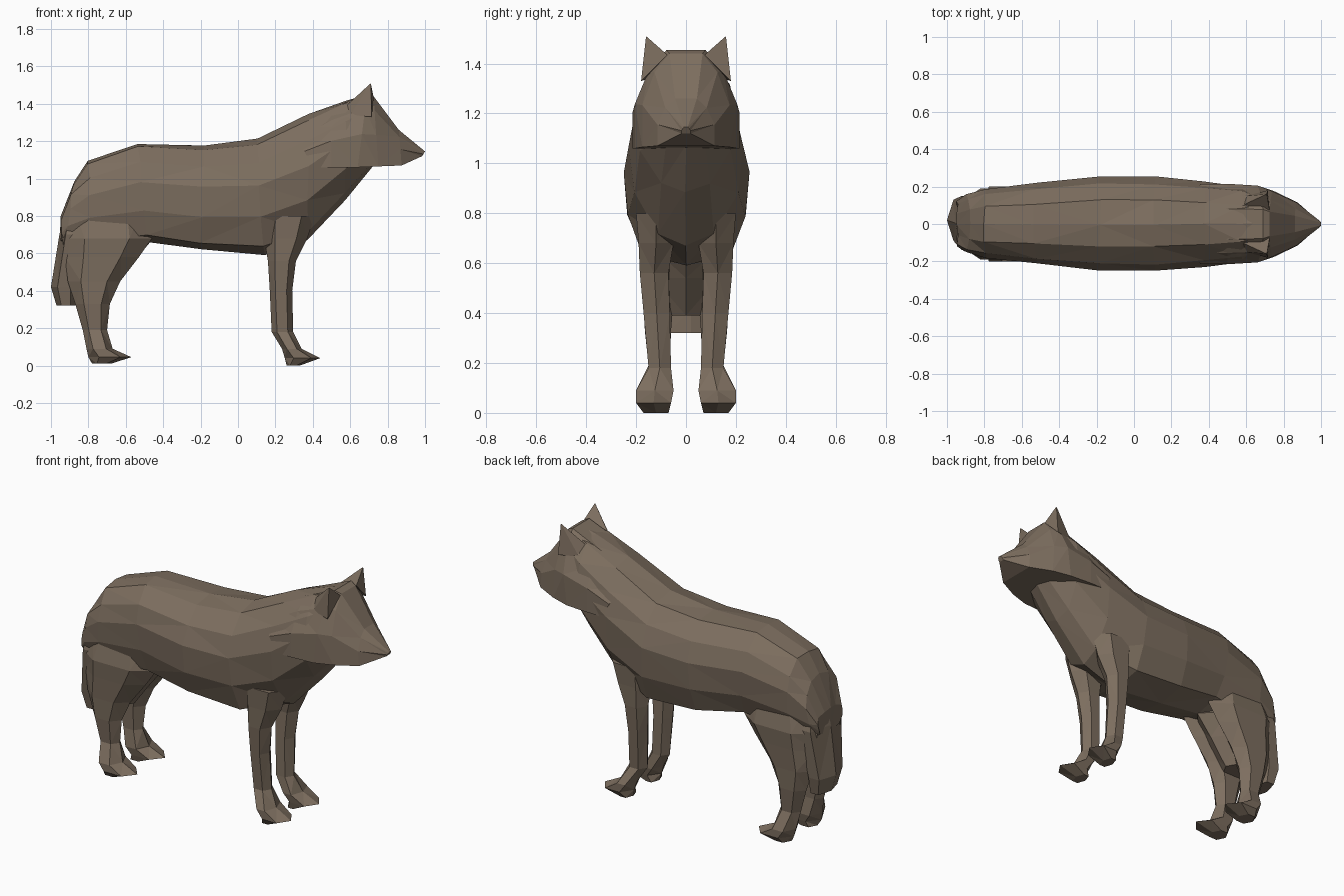
import bpy, bmesh, math, random
from mathutils import Vector

random.seed(4)
fur = bpy.data.materials.new("brown fur")
fur.diffuse_color = (0.205, 0.157, 0.115, 1)


def loft(name, rings, jitter=0.0):
    """Skin a row of equal-sized rings into a closed flat-shaded mesh."""
    bm = bmesh.new()
    rows = []
    for ring in rings:
        rows.append([bm.verts.new(p + Vector([random.uniform(-jitter, jitter) for _ in range(3)]))
                     for p in ring])
    n = len(rows[0])
    for a, b in zip(rows, rows[1:]):
        for i in range(n):
            j = (i + 1) % n
            bm.faces.new((a[i], a[j], b[j], b[i]))
    bm.faces.new(rows[0])
    bm.faces.new(rows[-1])
    bmesh.ops.triangulate(bm, faces=bm.faces[:])
    bmesh.ops.recalc_face_normals(bm, faces=bm.faces[:])
    mesh = bpy.data.meshes.new(name)
    bm.to_mesh(mesh)
    bm.free()
    mesh.materials.append(fur)
    obj = bpy.data.objects.new(name, mesh)
    bpy.context.collection.objects.link(obj)
    return obj


def slanted(profile, tx, tz, bx, bz, w):
    """Upright ring between a top and a bottom point; profile holds (side, height 0..1)."""
    return [Vector((bx + (tx - bx) * v, u * w, bz + (tz - bz) * v)) for u, v in profile]


def level(z, x0, x1, y0, y1, side=1):
    """Horizontal six-sided ring filling the given bounds."""
    pts = []
    for k in range(6):
        a = k * math.pi / 3
        pts.append(Vector(((x0 + x1) / 2 + math.cos(a) * (x1 - x0) / 2,
                           side * ((y0 + y1) / 2 + math.sin(a) / 0.866 * (y1 - y0) / 2), z)))
    return pts


def mirrored(half):
    """Close a half outline that may start and end on the middle line."""
    return half + [(-u, v) for u, v in reversed(half) if u]


# Body: rump, trunk, keeled chest and neck
barrel = mirrored([(0, 1), (0.5, 0.96), (0.86, 0.8), (1, 0.6), (0.95, 0.32), (0.72, 0.07), (0, 0)])
keel = mirrored([(0, 1), (0.5, 0.96), (0.86, 0.8), (1, 0.6), (0.9, 0.32), (0.5, 0.08), (0, 0)])
trunk = [(-0.945, 0.80, -0.95, 0.66, 0.12), (-0.88, 0.98, -0.92, 0.64, 0.155),
         (-0.80, 1.10, -0.78, 0.64, 0.18), (-0.54, 1.19, -0.48, 0.665, 0.215),
         (-0.18, 1.18, -0.20, 0.62, 0.25), (0.10, 1.21, 0.14, 0.595, 0.25),
         (0.38, 1.34, 0.37, 0.67, 0.23), (0.58, 1.42, 0.57, 0.88, 0.20),
         (0.68, 1.44, 0.73, 1.07, 0.15)]
loft("body", [slanted(barrel if i < 6 else keel, *r) for i, r in enumerate(trunk)], 0.006)

# Head with flat jaw, cheek ruff and pointed muzzle
skull = mirrored([(0.38, 1.0), (0.72, 0.8), (1.0, 0.45), (1.0, 0.0)])
face = [(0.30, 1.25, 0.40, 1.06, 0.215), (0.50, 1.375, 0.50, 1.06, 0.215),
        (0.69, 1.455, 0.64, 1.06, 0.205), (0.725, 1.44, 0.75, 1.065, 0.175),
        (0.86, 1.26, 0.875, 1.07, 0.115), (1.0, 1.145, 0.985, 1.12, 0.018)]
loft("head", [slanted(skull, *r) for r in face])

# Front legs, hind legs and ears, mirrored (z, x0, x1, y0, y1)
front = [(0.80, 0.13, 0.41, 0.04, 0.20), (0.68, 0.14, 0.37, 0.05, 0.19),
         (0.56, 0.16, 0.31, 0.07, 0.185), (0.40, 0.17, 0.29, 0.065, 0.17),
         (0.18, 0.18, 0.295, 0.06, 0.15), (0.09, 0.235, 0.34, 0.05, 0.20),
         (0.04, 0.25, 0.44, 0.06, 0.20), (0.0, 0.26, 0.33, 0.07, 0.17)]
hind = [(0.86, -0.88, -0.50, 0.04, 0.15), (0.68, -0.94, -0.46, 0.03, 0.19),
        (0.58, -0.925, -0.53, 0.04, 0.18), (0.45, -0.91, -0.63, 0.05, 0.17),
        (0.33, -0.87, -0.685, 0.06, 0.165), (0.19, -0.83, -0.70, 0.065, 0.15),
        (0.09, -0.81, -0.67, 0.05, 0.20), (0.045, -0.80, -0.57, 0.06, 0.20),
        (0.01, -0.78, -0.68, 0.07, 0.17)]
for s, label in ((1, "left"), (-1, "right")):
    loft("front_leg_" + label, [level(*r, s) for r in front])
    loft("hind_leg_" + label, [level(*r, s) for r in hind])
    base = [Vector((0.58, s * 0.10, 1.39)), Vector((0.725, s * 0.075, 1.435)),
            Vector((0.715, s * 0.18, 1.33)), Vector((0.60, s * 0.15, 1.34))]
    tip = Vector((0.71, s * 0.16, 1.51))
    loft("ear_" + label, [base, [tip + (p - tip) * 0.03 for p in base]])

# Haunch joining the thighs above the hocks
haunch = [(0.80, -0.90, -0.55, -0.12, 0.12), (0.66, -0.94, -0.47, -0.13, 0.13),
          (0.54, -0.94, -0.57, -0.13, 0.13), (0.39, -0.92, -0.68, -0.10, 0.10)]
loft("haunch", [level(*r) for r in haunch])

# Broad hanging tail
tail = [(0.86, -0.92, -0.80, -0.10, 0.10), (0.70, -0.955, -0.82, -0.14, 0.15),
        (0.42, -1.0, -0.86, -0.09, 0.13), (0.32, -0.97, -0.87, -0.07, 0.11)]
loft("tail", [level(*r) for r in tail])
